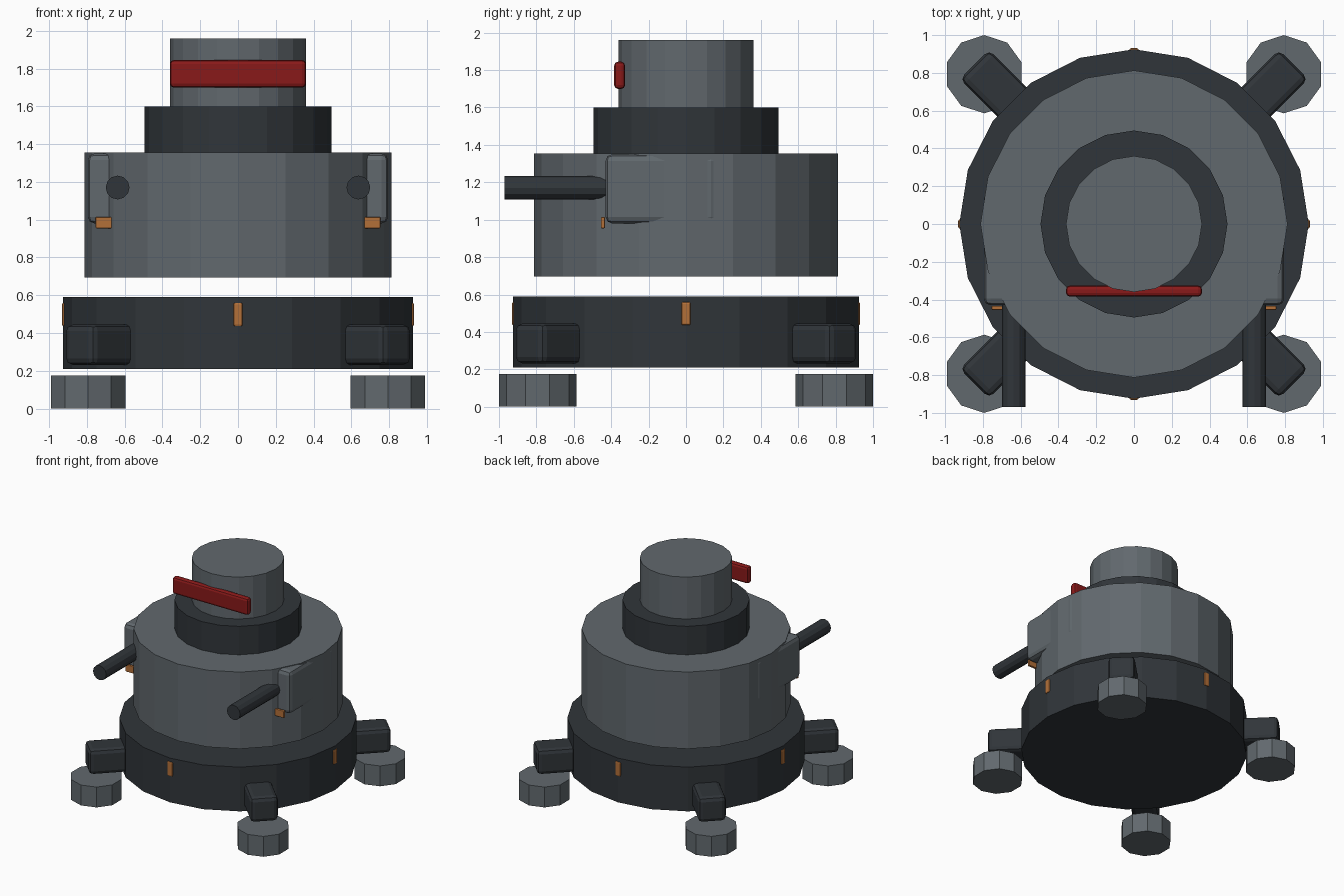
import bpy, bmesh
from math import radians, cos, sin
from mathutils import Matrix

if "Cube" in bpy.data.objects:
    bpy.data.objects.remove(bpy.data.objects["Cube"])


def material(name, rgb):
    m = bpy.data.materials.new(name)
    m.diffuse_color = (*rgb, 1)
    m.use_nodes = True
    m.node_tree.nodes["Principled BSDF"].inputs["Base Color"].default_value = m.diffuse_color
    return m


STEEL = material("steel", (0.12, 0.14, 0.155))
DARK = material("dark_steel", (0.03, 0.036, 0.042))
RED = material("red", (0.25, 0.01, 0.01))
ORANGE = material("orange", (0.45, 0.16, 0.04))


def finish(bm, name, mat, matrix):
    me = bpy.data.meshes.new(name)
    bm.to_mesh(me)
    bm.free()
    me.materials.append(mat)
    ob = bpy.data.objects.new(name, me)
    ob.matrix_world = matrix
    bpy.context.collection.objects.link(ob)
    return ob


def cylinder(name, mat, radius, length, loc, sides=20, tilt=0):
    bm = bmesh.new()
    bmesh.ops.create_cone(bm, cap_ends=True, segments=sides, radius1=radius,
                          radius2=radius, depth=length)
    return finish(bm, name, mat, Matrix.Translation(loc) @ Matrix.Rotation(tilt, 4, 'X'))


def box(name, mat, size, loc, bevel, turn=0):
    bm = bmesh.new()
    bmesh.ops.create_cube(bm, size=1, matrix=Matrix.Diagonal((*size, 1)))
    ob = finish(bm, name, mat, Matrix.Translation(loc) @ Matrix.Rotation(turn, 4, 'Z'))
    mod = ob.modifiers.new("bevel", 'BEVEL')
    mod.width, mod.segments = bevel, 2
    return ob


# Stacked drums: name, material, radius, bottom, top
for name, mat, r, z0, z1 in (("base", DARK, 0.925, 0.21, 0.59),
                             ("body", STEEL, 0.813, 0.695, 1.355),
                             ("collar", DARK, 0.495, 1.355, 1.6),
                             ("head", STEEL, 0.36, 1.6, 1.96)):
    cylinder(name, mat, r, z1 - z0, (0, 0, (z0 + z1) / 2))

# Visor across the head
box("visor", RED, (0.72, 0.058, 0.145), (0, -0.355, 1.772), 0.02)

# Diagonal arms and feet, and marker lights around the base
for i in range(4):
    a = radians(45 + 90 * i)
    box("leg_arm", DARK, (0.44, 0.22, 0.215), (0.975 * cos(a), 0.975 * sin(a), 0.338), 0.035, a)
    cylinder("foot", STEEL, 0.207, 0.175,
             (1.1215 * cos(a), 1.1215 * sin(a), 0.0875), sides=10)
    b = radians(90 * i)
    box("base_light", ORANGE, (0.05, 0.05, 0.125), (0.906 * cos(b), 0.906 * sin(b), 0.498), 0.01, b)

# Side pods with barrels and lights
for s in (-1, 1):
    box("side_pod", STEEL, (0.18, 0.60, 0.37), (s * 0.705, -0.13, 1.165), 0.035)
    cylinder("barrel", DARK, 0.063, 0.6, (s * 0.637, -0.67, 1.17), sides=12, tilt=radians(90))
    box("pod_light", ORANGE, (0.085, 0.022, 0.06), (s * 0.711, -0.444, 0.984), 0.005)
